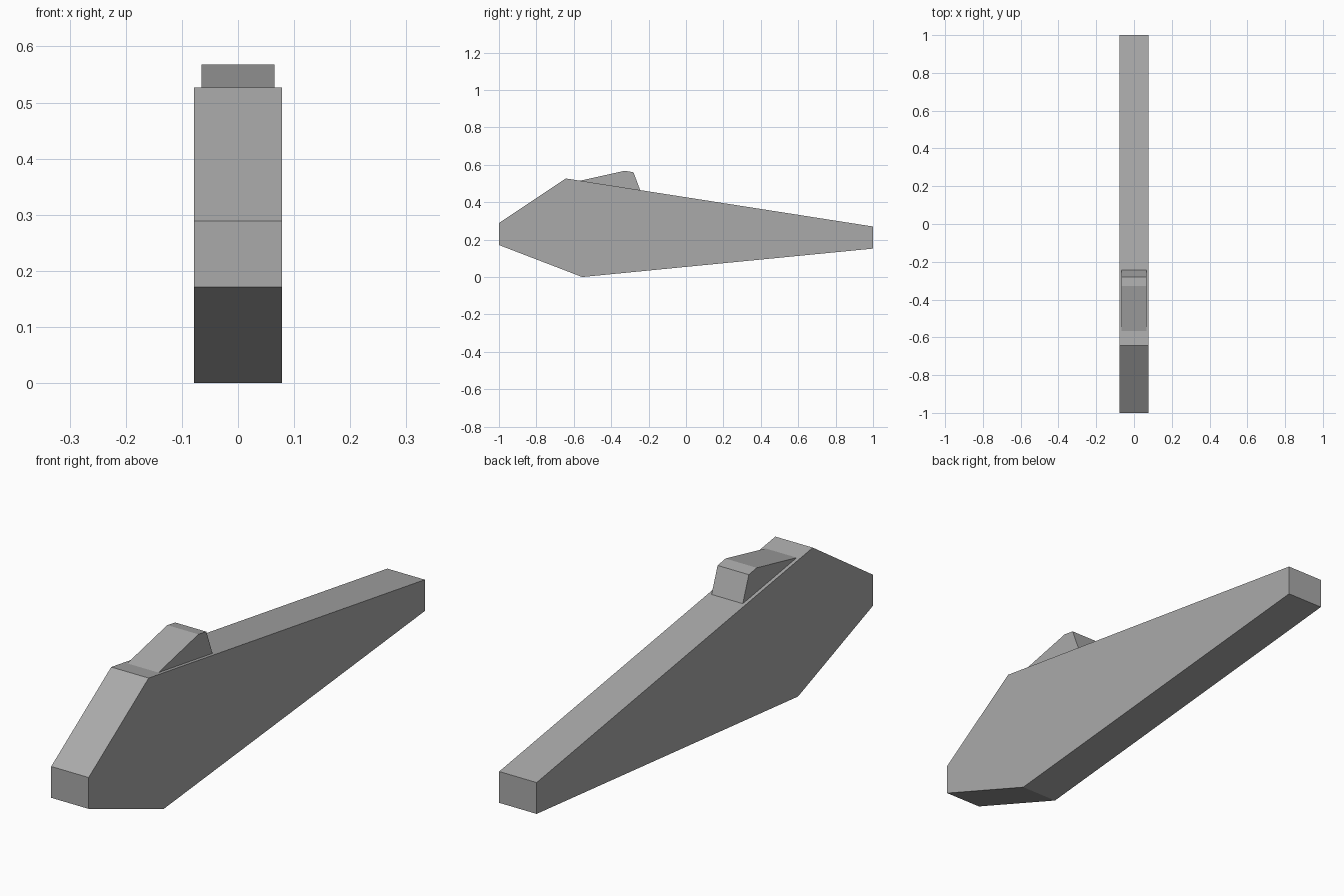
import bpy
import bmesh

cube = bpy.data.objects.get("Cube")
if cube:
    bpy.data.objects.remove(cube, do_unlink=True)

grey = bpy.data.materials.new("plain_grey")
grey.use_nodes = True
colour = (0.4, 0.4, 0.4, 1)
grey.diffuse_color = colour
grey.node_tree.nodes["Principled BSDF"].inputs["Base Color"].default_value = colour


def extrude_profile(name, profile, half_width):
    """Extrude a (y, z) side profile evenly across x."""
    bm = bmesh.new()
    side = bm.faces.new([bm.verts.new((-half_width, y, z)) for y, z in profile])
    result = bmesh.ops.extrude_face_region(bm, geom=[side], use_keep_orig=True)
    moved = [v for v in result["geom"] if isinstance(v, bmesh.types.BMVert)]
    bmesh.ops.translate(bm, verts=moved, vec=(2 * half_width, 0, 0))
    bmesh.ops.recalc_face_normals(bm, faces=bm.faces)
    mesh = bpy.data.meshes.new(name)
    bm.to_mesh(mesh)
    bm.free()
    mesh.materials.append(grey)
    obj = bpy.data.objects.new(name, mesh)
    bpy.context.collection.objects.link(obj)
    return obj


# Long tapering body
extrude_profile("body", [
    (-1, 0.171), (-1, 0.289), (-0.643, 0.527),
    (1, 0.27), (1, 0.152), (-0.555, 0),
], 0.078)

# Raised wedge, its base sunk slightly into the body
extrude_profile("top_wedge", [
    (-0.571, 0.514), (-0.328, 0.568), (-0.281, 0.56),
    (-0.243, 0.46), (-0.55, 0.505),
], 0.065)
